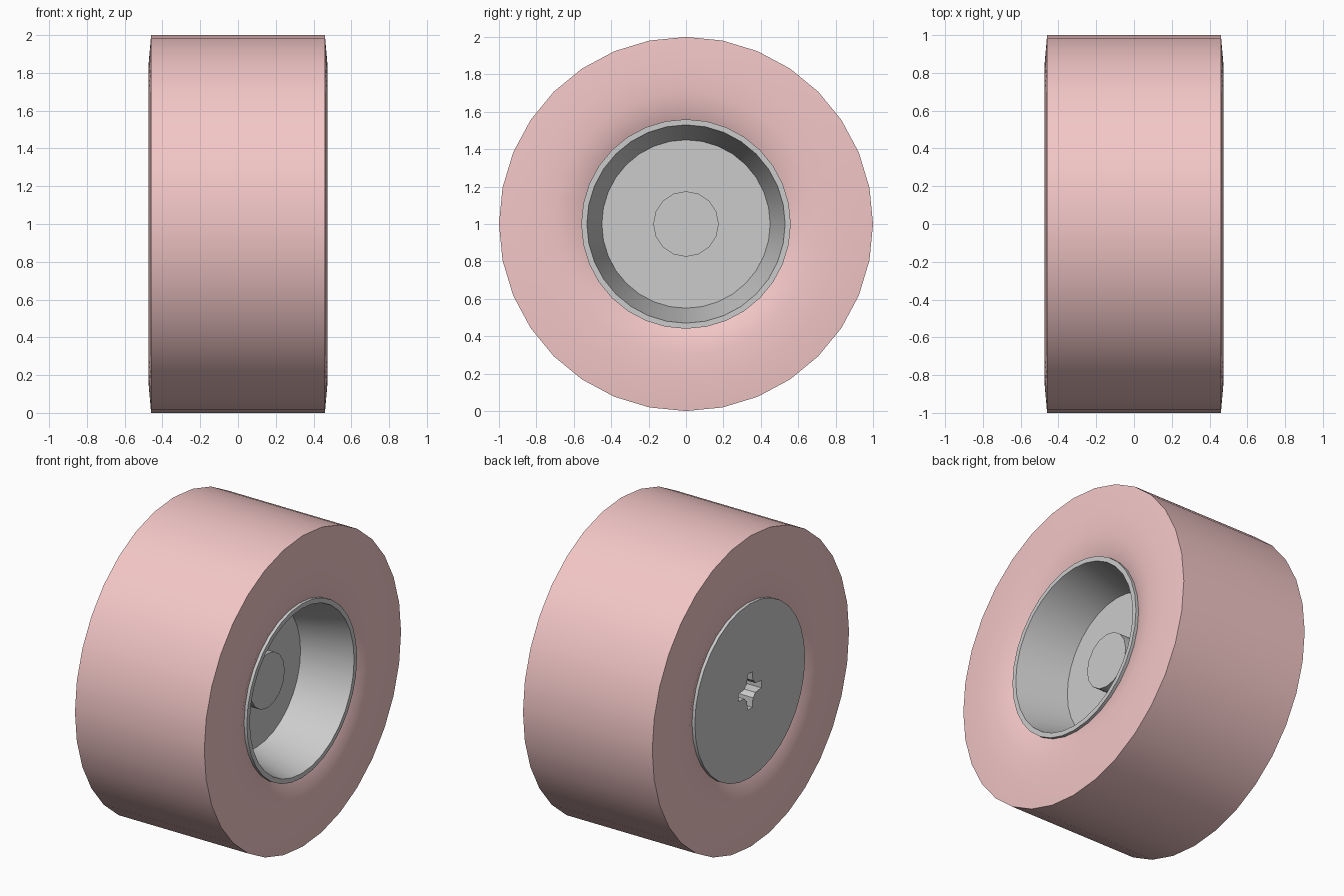
import bpy, bmesh
from math import sin, cos, pi, radians

if "Cube" in bpy.data.objects:
    bpy.data.objects.remove(bpy.data.objects["Cube"])

def mesh_object(name, bm):
    bmesh.ops.recalc_face_normals(bm, faces=bm.faces)
    me = bpy.data.meshes.new(name)
    bm.to_mesh(me)
    bm.free()
    ob = bpy.data.objects.new(name, me)
    bpy.context.collection.objects.link(ob)
    ob.location.z = 1
    return ob

def lathe(name, profile, sides, closed=False):
    """Turn (x, radius) points around the x axis; open ends are capped."""
    bm = bmesh.new()
    rings = [[bm.verts.new((x, r * cos(2 * pi * i / sides), r * sin(2 * pi * i / sides)))
              for i in range(sides)] for x, r in profile]
    pairs = list(zip(rings, rings[1:])) + ([(rings[-1], rings[0])] if closed else [])
    for a, b in pairs:
        for i in range(sides):
            j = (i + 1) % sides
            bm.faces.new((a[i], a[j], b[j], b[i]))
    if not closed:
        bm.faces.new(rings[0])
        bm.faces.new(rings[-1])
    return mesh_object(name, bm)

def activate(ob):
    bpy.ops.object.select_all(action='DESELECT')
    ob.select_set(True)
    bpy.context.view_layer.objects.active = ob

# tyre: flat tread, slightly bulged walls that dip towards the rim
wall = [(0.46, 1.0), (0.475, 0.83), (0.47, 0.70), (0.46, 0.62), (0.435, 0.56)]
tyre = lathe("tyre", [(-x, r) for x, r in reversed(wall)] + wall, 32, closed=True)
mat = bpy.data.materials.new("tyre_red")
mat.diffuse_color = (0.9, 0.57, 0.57, 1)
mat.use_nodes = True
mat.node_tree.nodes["Principled BSDF"].inputs["Base Color"].default_value = mat.diffuse_color
tyre.data.materials.append(mat)

# rim: closed back, tapered dish open to +x
rim = lathe("rim", [(-0.455, 0.56), (0.455, 0.56), (0.455, 0.53), (0.13, 0.45)], 32)

# boss in the middle of the dish
boss = lathe("hub_boss", [(0.125, 0.175), (0.21, 0.175)], 16)

# cross-shaped blind axle hole in the back
arm = [(0.115, -0.024), (0.115, 0.024), (0.055, 0.03), (0.045, 0.045)]
bm = bmesh.new()
outline = []
for k in range(4):
    c, s = cos(k * pi / 2), sin(k * pi / 2)
    pts = arm + [(0.03, 0.055)]
    outline += [bm.verts.new((-0.6, c * y - s * z, s * y + c * z)) for y, z in pts]
face = bm.faces.new(outline)
ext = bmesh.ops.extrude_face_region(bm, geom=[face])
bmesh.ops.translate(bm, vec=(0.71, 0, 0),
                    verts=[g for g in ext["geom"] if isinstance(g, bmesh.types.BMVert)])
cutter = mesh_object("axle_hole_cutter", bm)
cutter.hide_render = True
mod = rim.modifiers.new("axle_hole", 'BOOLEAN')
mod.operation = 'DIFFERENCE'
mod.solver = 'EXACT'
mod.object = cutter
activate(rim)
bpy.ops.object.modifier_apply(modifier=mod.name)
bpy.data.objects.remove(cutter)

for ob, angle in ((tyre, 40), (rim, 30), (boss, 30)):
    activate(ob)
    bpy.ops.object.shade_smooth_by_angle(angle=radians(angle))
